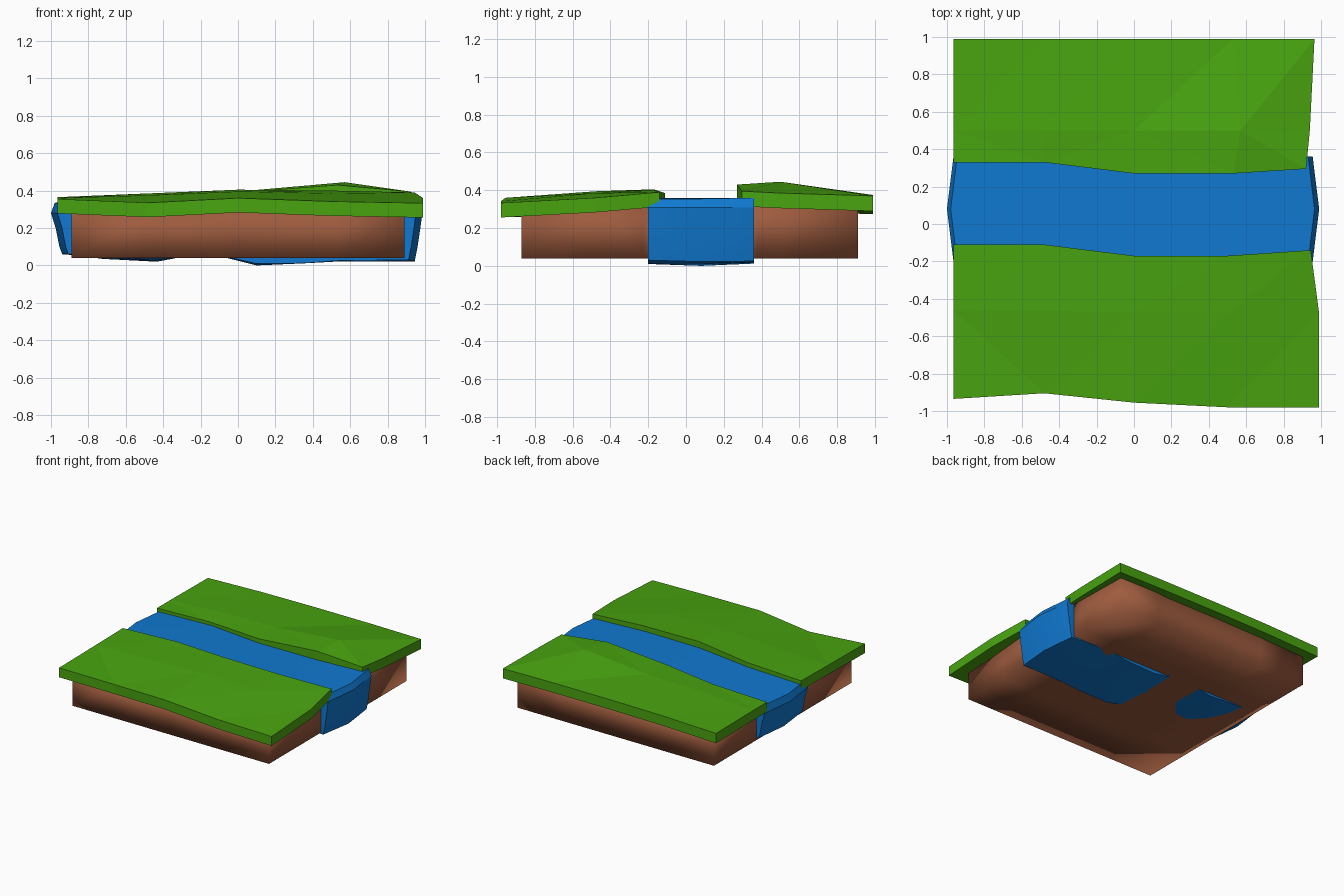
import bpy, bmesh

if "Cube" in bpy.data.objects:
    bpy.data.objects.remove(bpy.data.objects["Cube"])


def material(name, rgb):
    m = bpy.data.materials.new(name)
    m.diffuse_color = (*rgb, 1)
    m.use_nodes = True
    m.node_tree.nodes["Principled BSDF"].inputs["Base Color"].default_value = m.diffuse_color
    return m


GREEN = material("grass green", (0.066, 0.37, 0.005))
BLUE = material("water blue", (0.005, 0.19, 0.63))
BROWN = material("earth brown", (0.34, 0.105, 0.048))


def make_object(name, bm, mat, smooth=None):
    bmesh.ops.triangulate(bm, faces=[f for f in bm.faces if len(f.verts) == 4])
    bmesh.ops.recalc_face_normals(bm, faces=bm.faces)
    mesh = bpy.data.meshes.new(name)
    bm.to_mesh(mesh)
    bm.free()
    mesh.materials.append(mat)
    ob = bpy.data.objects.new(name, mesh)
    bpy.context.collection.objects.link(ob)
    if smooth:
        bpy.ops.object.select_all(action='DESELECT')
        ob.select_set(True)
        bpy.context.view_layer.objects.active = ob
        bpy.ops.object.shade_smooth_by_angle(angle=smooth)
    return ob


def slab(name, rows, bottom, mat, smooth=None):
    """Closed sheet: grid of top points, with a matching underside at bottom(z)."""
    bm = bmesh.new()
    top = [[bm.verts.new(p) for p in r] for r in rows]
    low = [[bm.verts.new((x, y, bottom(z))) for x, y, z in r] for r in rows]
    n, m = len(rows), len(rows[0])
    for g in (top, low):
        for i in range(n - 1):
            for j in range(m - 1):
                bm.faces.new((g[i][j], g[i][j + 1], g[i + 1][j + 1], g[i + 1][j]))
    rim = [(0, j) for j in range(m - 1)] + [(i, m - 1) for i in range(n - 1)]
    rim += [(n - 1, j) for j in range(m - 1, 0, -1)] + [(i, 0) for i in range(n - 1, 0, -1)]
    for (a, b), (c, d) in zip(rim, rim[1:] + rim[:1]):
        bm.faces.new((top[a][b], top[c][d], low[c][d], low[a][b]))
    return make_object(name, bm, mat, smooth)


def row(xs, ys, zs):
    return list(zip(xs, ys, zs))


# Grass banks: outer edge, middle and river edge of each
front = [
    row((-.965, -.48, 0, .5, .99), (-.935, -.905, -.955, -.98, -.98), (.355, .335, .36, .342, .333)),
    row((-.965, -.48, 0, .5, .99), (-.46, -.465, -.47, -.48, -.48), (.36, .375, .395, .385, .36)),
    row((-.965, -.48, 0, .5, .945), (-.11, -.11, -.17, -.17, -.14), (.365, .385, .405, .40, .39)),
]
back = [
    row((-.965, -.48, 0, .53, .92), (.33, .33, .27, .27, .295), (.36, .375, .39, .43, .395)),
    row((-.965, -.48, 0, .57, .94), (.5, .5, .5, .5, .5), (.36, .385, .395, .445, .385)),
    row((-.965, -.48, 0, .53, .965), (.99, .99, .99, .99, .99), (.355, .37, .375, .375, .37)),
]
slab("front_grass_bank", front, lambda z: z - .077, GREEN)
slab("back_grass_bank", back, lambda z: z - .08, GREEN)

# Earth block: its top follows the inside of the grass, with a river channel
earth_x = (-.89, -.48, 0, .53, .89)


def earth_row(y, source=None):
    return [(x, y, source[i][2] - .04 if source else .2) for i, x in enumerate(earth_x)]


earth = [earth_row(-.87, front[0]), earth_row(-.46, front[1]), earth_row(-.23, front[2]),
         earth_row(-.1), earth_row(.24), earth_row(.38, back[0]),
         earth_row(.5, back[1]), earth_row(.91, back[2])]
slab("earth_block", earth, lambda z: .04, BROWN, smooth=1.75)

# River: lengthwise outline (x, z in middle, z at front side, z at back side)
outline = [
    (-.98, .335, .335, .335), (-.48, .35, .35, .35), (0, .355, .355, .355),
    (.5, .358, .358, .358), (.965, .355, .355, .36), (.99, .31, .31, .31),
    (.975, .2, .2, .2), (.96, .1, .1, .1), (.945, .022, .03, .025),
    (.55, .022, .025, .045), (.37, .012, .012, .02), (.1, 0, .01, .012),
    (-.08, .045, .05, .045), (-.3, .045, .06, .05), (-.45, .025, .06, .02),
    (-.75, .045, .06, .035), (-.94, .06, .06, .06), (-.955, .1, .1, .1),
    (-.975, .2, .2, .2), (-1, .28, .28, .28),
]
bm = bmesh.new()
rings = []
for y, k in ((-.2, 2), (.08, 1), (.36, 3)):
    taper = 1 if k == 1 else .965       # ends bulge outward in the middle
    rings.append([bm.verts.new((p[0] * taper, y, p[k])) for p in outline])
for a, b in zip(rings, rings[1:]):
    for i in range(len(outline)):
        j = (i + 1) % len(outline)
        bm.faces.new((a[i], a[j], b[j], b[i]))
bm.faces.new(rings[0])
bm.faces.new(rings[-1])
make_object("river", bm, BLUE, smooth=.5)
